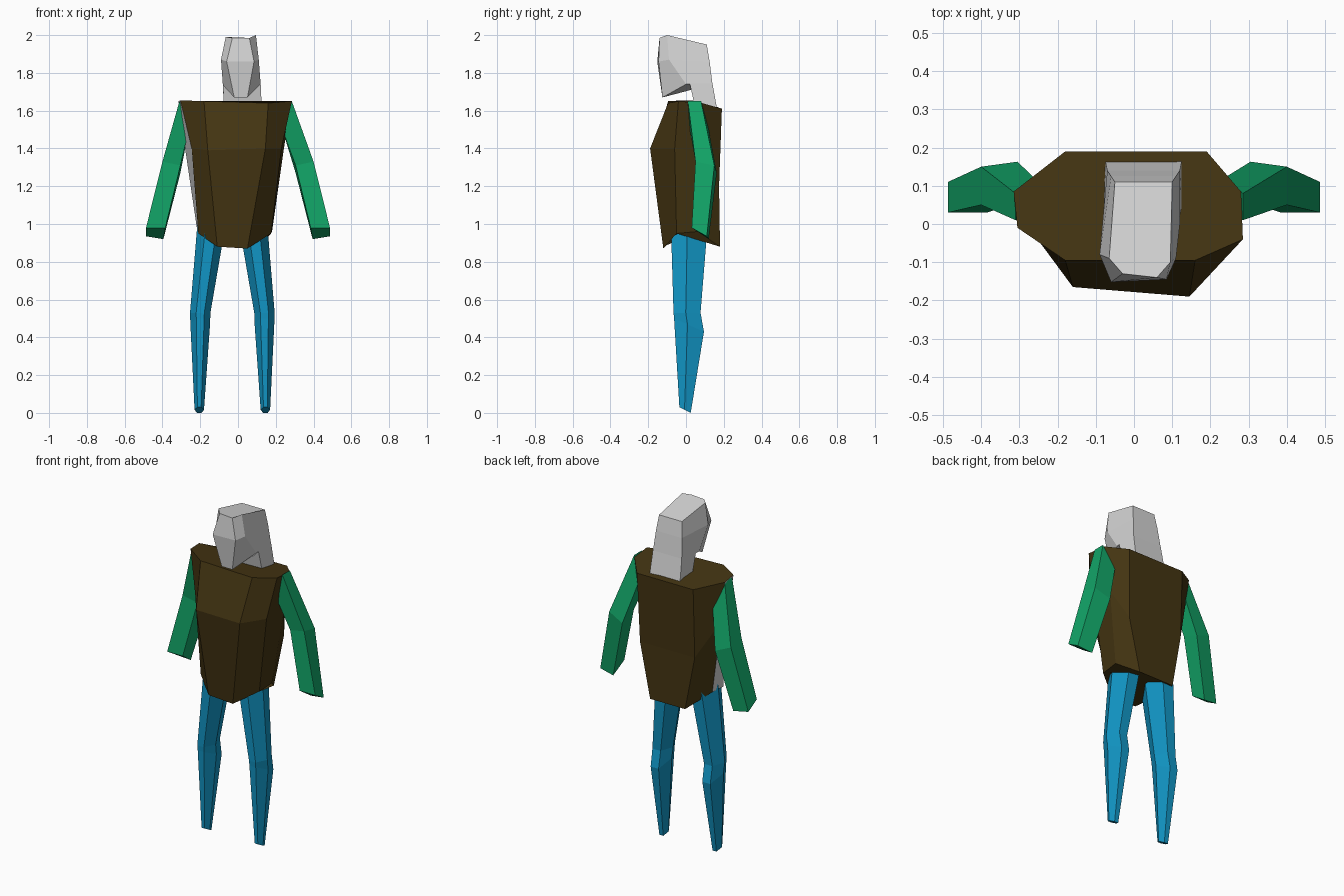
import bpy, bmesh


def material(name, rgb):
    m = bpy.data.materials.new(name)
    m.diffuse_color = (*rgb, 1)
    return m


BROWN = material("dark_brown", (0.058, 0.035, 0.006))
GREEN = material("green", (0.006, 0.37, 0.135))
BLUE = material("blue", (0.006, 0.31, 0.57))
GREY = material("light_grey", (0.67, 0.67, 0.67))


def loft(name, rings, mats, caps=True, grey_side=None):
    """Join equal-length point rings with flat quads."""
    bm = bmesh.new()
    vs = [[bm.verts.new(p) for p in r] for r in rings]
    n = len(rings[0])
    for a, b in zip(vs, vs[1:]):
        for i in range(n):
            j = (i + 1) % n
            f = bm.faces.new((a[i], a[j], b[j], b[i]))
            f.material_index = 1 if i == grey_side else 0
    if caps:
        bm.faces.new(vs[0])
        bm.faces.new(vs[-1])
    bmesh.ops.recalc_face_normals(bm, faces=bm.faces)
    me = bpy.data.meshes.new(name)
    bm.to_mesh(me)
    bm.free()
    for m in mats:
        me.materials.append(m)
    ob = bpy.data.objects.new(name, me)
    bpy.context.collection.objects.link(ob)
    return ob


def mirrored(rings, axis):
    return [[(2 * axis - x, y, z) for x, y, z in r] for r in rings]


# Torso: eight columns, running back, right, front, left
loft("torso", [
    [(-.18, .19, 1.61), (.19, .19, 1.61), (.28, .085, 1.64), (.285, -.04, 1.65),
     (.16, -.095, 1.64), (-.18, -.095, 1.65), (-.305, -.01, 1.655), (-.315, .085, 1.65)],
    [(-.18, .175, 1.2), (.18, .175, 1.2), (.24, .085, 1.38), (.23, -.06, 1.4),
     (.145, -.19, 1.4), (-.16, -.165, 1.39), (-.245, -.05, 1.4), (-.28, .07, 1.4)],
    [(-.12, .18, .88), (.11, .18, .88), (.18, .06, .96), (.175, -.05, .95),
     (.05, -.12, .87), (-.11, -.12, .88), (-.21, -.05, .95), (-.215, .06, .96)],
], [BROWN, GREY], grey_side=6)

# Head: back, side and narrow face columns
loft("head", [
    [(-.07, .14, 1.74), (-.08, -.01, 1.735), (-.02, -.125, 1.67),
     (.05, -.125, 1.67), (.12, 0, 1.74), (.12, .14, 1.74)],
    [(-.06, .125, 1.86), (-.09, -.08, 1.87), (-.06, -.152, 1.86),
     (.085, -.145, 1.86), (.11, -.09, 1.87), (.11, .125, 1.86)],
    [(-.05, .11, 1.95), (-.065, -.09, 1.99), (-.03, -.13, 1.985),
     (.06, -.14, 1.985), (.095, -.1, 2.0), (.10, .11, 1.95)],
], [GREY])

# Neck
loft("neck", [
    [(-.075, .165, 1.605), (-.075, .045, 1.63), (.125, .045, 1.63), (.125, .165, 1.605)],
    [(-.07, .14, 1.745), (-.08, .02, 1.745), (.12, .02, 1.745), (.12, .14, 1.745)],
], [GREY], caps=False)

# Arms: four-sided, bent at the elbow
arm = [
    [(.285, .01, 1.65), (.285, .08, 1.65), (.235, .12, 1.5), (.235, .02, 1.5)],
    [(.40, .05, 1.33), (.40, .15, 1.31), (.305, .163, 1.27), (.305, .055, 1.31)],
    [(.487, .03, .98), (.487, .11, .935), (.395, .12, .92), (.385, .03, .98)],
]
loft("right_arm", arm, [GREEN])
loft("left_arm", [[(x - .025, y, z) for x, y, z in mirrored(arm, 0)[0]]]
     + mirrored(arm, 0)[1:], [GREEN])


# Legs: six-sided, with a knee step at the back
def leg_ring(x, rx, front, back, z_front, z_back):
    out = []
    for u, t in ((-.4, 0), (.4, 0), (1, .45), (.5, 1), (-.5, 1), (-1, .45)):
        out.append((x + u * rx, front + t * (back - front), z_front + t * (z_back - z_front)))
    return out


leg = [
    leg_ring(.08, .075, -.08, .115, 1.0, 1.0),
    leg_ring(.14, .054, -.066, .077, .53, .53),
    leg_ring(.14, .052, -.063, .095, .5, .43),
    leg_ring(.145, .025, -.035, .025, .03, 0),
]
loft("right_leg", leg, [BLUE])
loft("left_leg", mirrored(leg, -.03), [BLUE])
